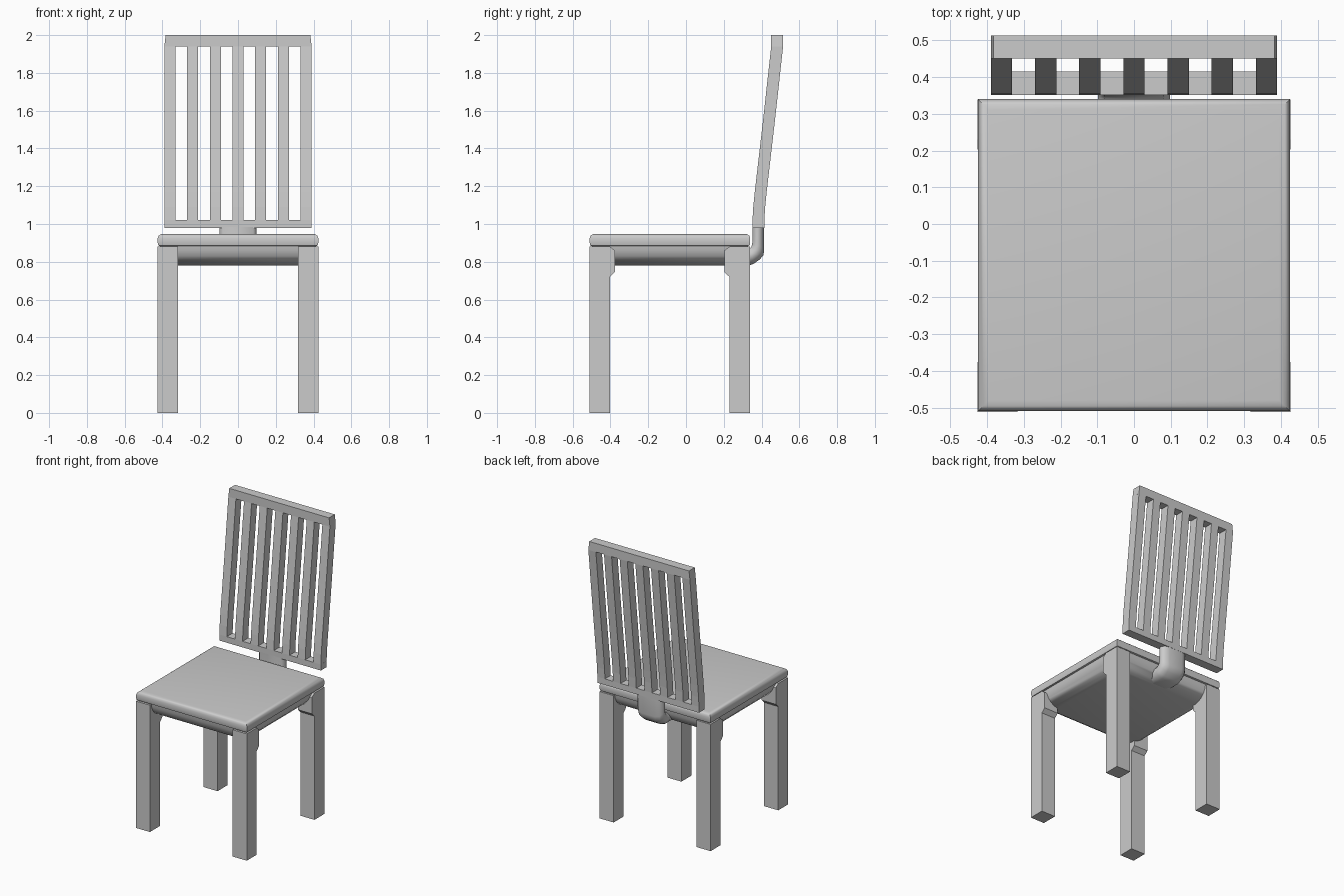
import bpy, bmesh
from mathutils import Vector

if "Cube" in bpy.data.objects:
    bpy.data.objects.remove(bpy.data.objects["Cube"])


def make(name, bm, smooth=None):
    bmesh.ops.recalc_face_normals(bm, faces=bm.faces)
    mesh = bpy.data.meshes.new(name)
    bm.to_mesh(mesh)
    bm.free()
    ob = bpy.data.objects.new(name, mesh)
    bpy.context.collection.objects.link(ob)
    if smooth:
        bpy.ops.object.select_all(action='DESELECT')
        ob.select_set(True)
        bpy.context.view_layer.objects.active = ob
        bpy.ops.object.shade_smooth_by_angle(angle=smooth)
    return ob


def loft(bm, rings):
    """Skin a list of equal-length point rings and cap both ends."""
    rows = [[bm.verts.new(p) for p in r] for r in rings]
    n = len(rows[0])
    for a, b in zip(rows, rows[1:]):
        for i in range(n):
            j = (i + 1) % n
            bm.faces.new((a[i], a[j], b[j], b[i]))
    bm.faces.new(rows[0])
    bm.faces.new(rows[-1])


def rect(x0, x1, y0, y1, z):
    return [(x0, y0, z), (x1, y0, z), (x1, y1, z), (x0, y1, z)]


def side_profile(bm, pts, x0, x1):
    """Extrude a (y, z) outline along x."""
    loft(bm, [[(x, y, z) for y, z in pts] for x in (x0, x1)])


X, Y0, Y1 = 0.425, -0.51, 0.34


def stacked_slab(name, levels, smooth):
    bm = bmesh.new()
    loft(bm, [rect(-X + i, X - i, Y0 + i, Y1 - i, z) for z, i in levels])
    return make(name, bm, smooth)


# Seat cushion with rounded rim
stacked_slab("seat", [(0.883, 0.012), (0.887, 0.003), (0.9, 0), (0.925, 0),
                      (0.937, 0.004), (0.945, 0.014), (0.948, 0.03)], 0.9)

# Rounded underside of the seat
stacked_slab("seat_base", [(0.89, 0.012), (0.86, 0.016), (0.83, 0.03),
                           (0.805, 0.052), (0.788, 0.08), (0.781, 0.105)], 0.9)

# Legs with a small bracket facing inwards
for name, edge, d in (("front_legs", -0.512, 1), ("back_legs", 0.339, -1)):
    bm = bmesh.new()
    outline = [(0, 0), (0.109, 0), (0.109, 0.72), (0.136, 0.746),
               (0.136, 0.86), (0.109, 0.88), (0, 0.88)]
    side_profile(bm, [(edge + d * u, z) for u, z in outline], 0.318, 0.426)
    leg = make(name, bm)
    leg.modifiers.new("Mirror", 'MIRROR')

# Bent support joining seat base and backrest
bm = bmesh.new()
spine = [((0.25, 0.785), (0.25, 0.87)), ((0.34, 0.782), (0.325, 0.865)),
         ((0.362, 0.792), (0.338, 0.87)), ((0.39, 0.812), (0.347, 0.88)),
         ((0.409, 0.834), (0.351, 0.9)), ((0.414, 0.86), (0.352, 0.92)),
         ((0.414, 0.985), (0.352, 0.985))]
rings = []
for a, b in spine:
    o, i = Vector((0, *a)), Vector((0, *b))
    ring = []
    for x, t in ((-0.08, 1), (0.08, 1), (0.098, 0.7), (0.098, 0.4), (0.08, 0.12),
                 (0.05, 0), (-0.05, 0), (-0.08, 0.12), (-0.098, 0.4), (-0.098, 0.7)):
        p = o.lerp(i, t)
        p.x = x
        ring.append(p)
    rings.append(ring)
loft(bm, rings)
make("back_support", bm, 0.9)

# Backrest: (z, front y) of the leaning curve
LEAN = [(1.022, 0.352), (1.09, 0.356), (1.17, 0.364), (1.55, 0.408), (1.94, 0.451)]
T = 0.063
bm = bmesh.new()
loft(bm, [rect(-0.39, 0.39, 0.352, 0.352 + T, z) for z in (0.98, 1.022)])
make("bottom_rail", bm)

bm = bmesh.new()
loft(bm, [rect(-w, w, 0.451, 0.451 + T, z) for w, z in ((0.39, 1.94), (0.383, 2.0))])
make("top_rail", bm)

bm = bmesh.new()
for k in range(7):
    c = (k - 3) * 0.1203
    loft(bm, [rect(c - 0.029, c + 0.029, y, y + T, z) for z, y in LEAN])
make("back_slats", bm)
